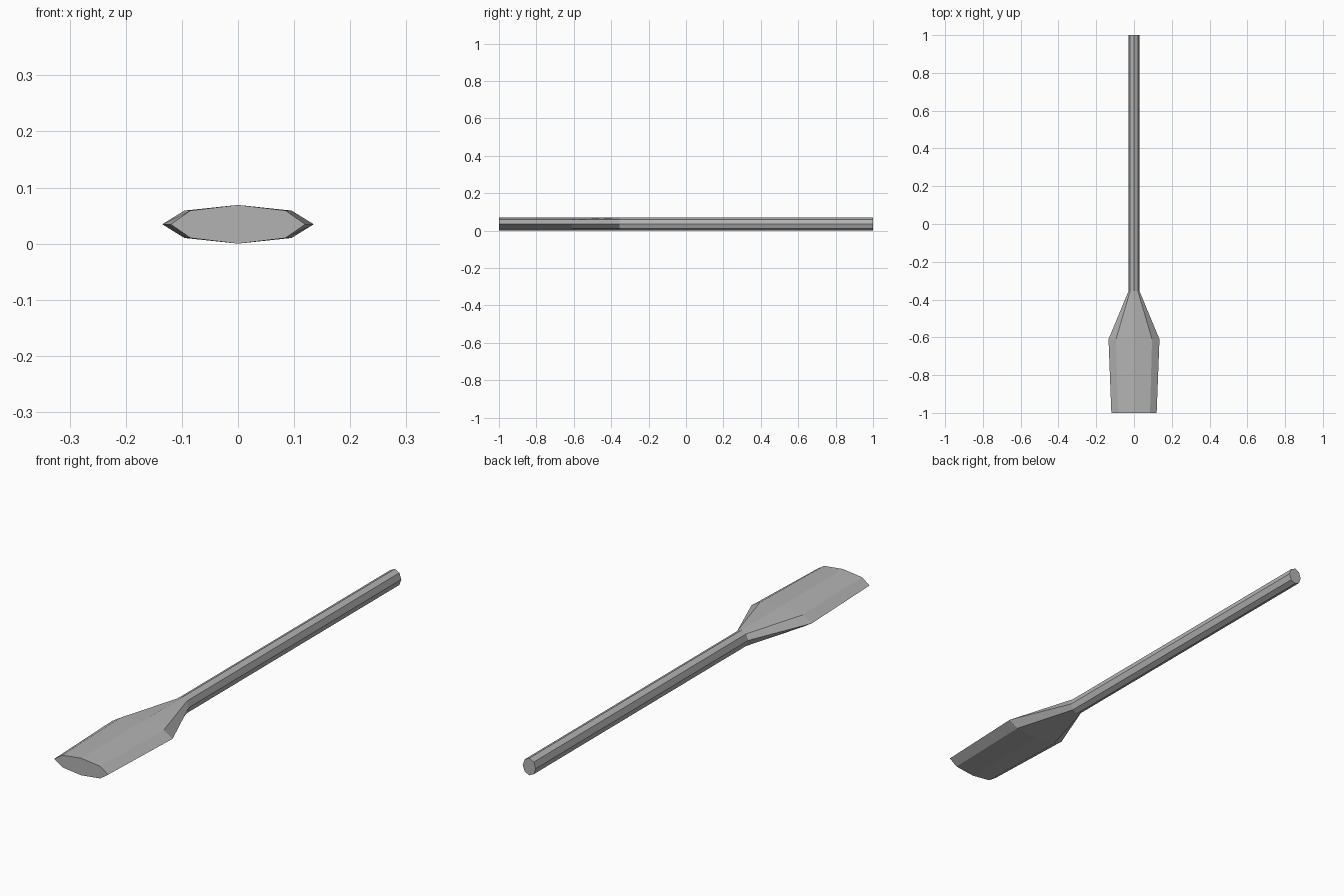
import bpy
import bmesh
from math import cos, sin, pi

if "Cube" in bpy.data.objects:
    bpy.data.objects.remove(bpy.data.objects["Cube"], do_unlink=True)

SIDES = 8
HALF_HEIGHT = 0.0345

# Plain grey for the whole paddle
grey = bpy.data.materials.new("grey")
grey.use_nodes = True
colour = (0.45, 0.45, 0.45, 1)
grey.diffuse_color = colour
grey.node_tree.nodes["Principled BSDF"].inputs["Base Color"].default_value = colour

# Stations along the paddle: (y, half width), blade tip to shaft end
stations = [(-1.0, 0.12), (-0.61, 0.135), (-0.355, 0.029), (1.0, 0.029)]


def ring(bm, y, half_width):
    """Flattened octagon across the paddle with points up and sideways."""
    angles = [2 * pi * i / SIDES for i in range(SIDES)]
    return [bm.verts.new((half_width * cos(a), y, HALF_HEIGHT * (1 + sin(a))))
            for a in angles]


# Blade and shaft lofted as one closed body
bm = bmesh.new()
rings = [ring(bm, y, w) for y, w in stations]
for near, far in zip(rings, rings[1:]):
    for i in range(SIDES):
        j = (i + 1) % SIDES
        bm.faces.new((near[i], near[j], far[j], far[i]))
bm.faces.new(rings[0])
bm.faces.new(rings[-1])
bmesh.ops.recalc_face_normals(bm, faces=bm.faces)

mesh = bpy.data.meshes.new("paddle")
bm.to_mesh(mesh)
bm.free()
mesh.materials.append(grey)
bpy.context.collection.objects.link(bpy.data.objects.new("paddle", mesh))
